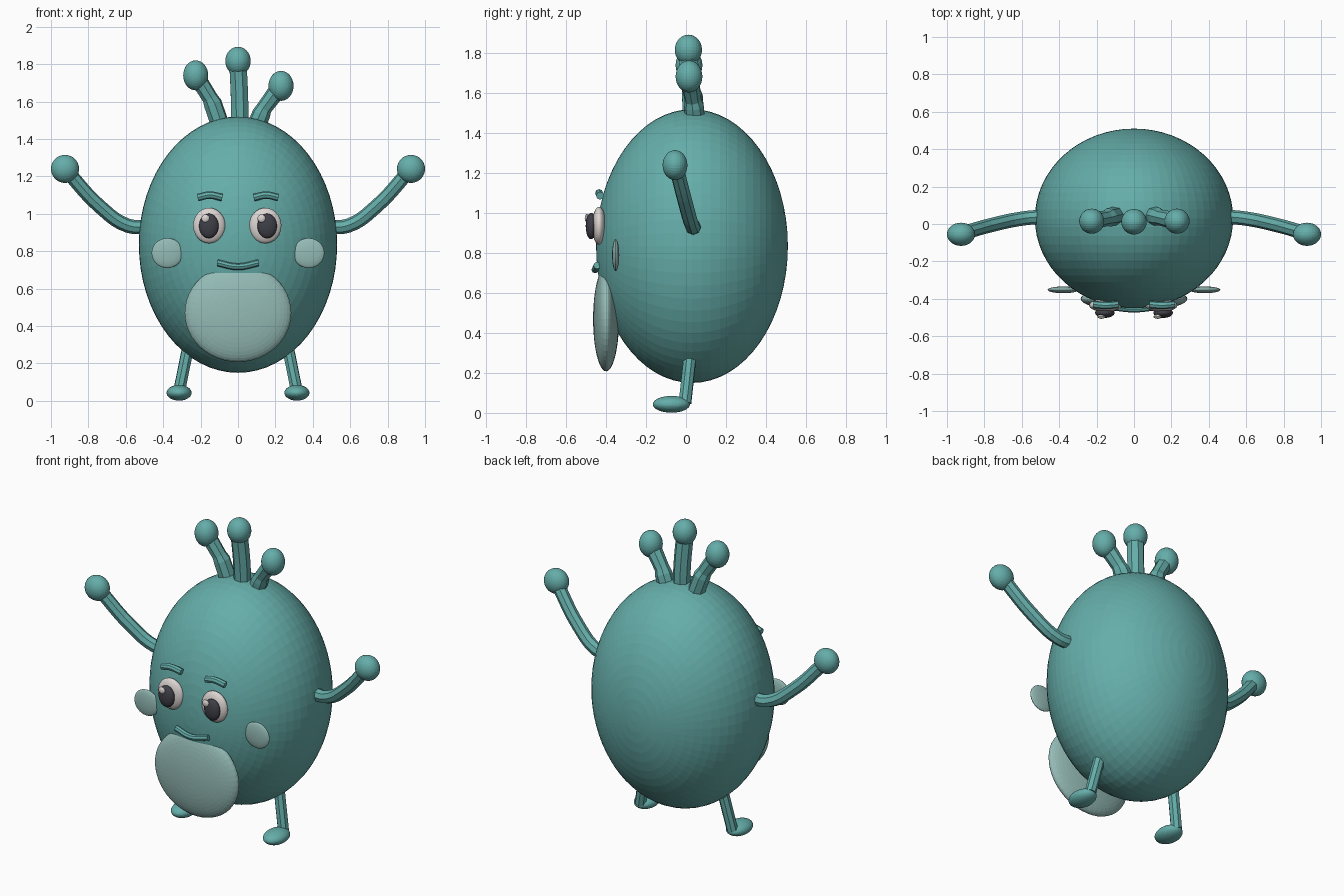
import bpy
from math import pi

if "Cube" in bpy.data.objects:
    bpy.data.objects.remove(bpy.data.objects["Cube"])


def material(name, rgb):
    m = bpy.data.materials.new(name)
    m.diffuse_color = (*rgb, 1)
    m.use_nodes = True
    m.node_tree.nodes["Principled BSDF"].inputs["Base Color"].default_value = m.diffuse_color
    return m


TEAL = material("teal", (0.13, 0.42, 0.40))
PALE = material("pale_teal", (0.30, 0.50, 0.47))
WHITE = material("eye_white", (0.72, 0.67, 0.65))
DARK = material("dark", (0.05, 0.05, 0.065))


def ball(name, loc, size, mat, seg=32, rings=16, front_pole=True, smooth=False):
    """Ellipsoid; the pole faces the front unless front_pole is off."""
    bpy.ops.mesh.primitive_uv_sphere_add(segments=seg, ring_count=rings, radius=1)
    o = bpy.context.object
    if front_pole:
        o.rotation_euler.x = pi / 2
        bpy.ops.object.transform_apply(rotation=True)
    o.name = name
    o.location, o.scale = loc, size
    o.data.materials.append(mat)
    if smooth:
        bpy.ops.object.shade_smooth()
    return o


def tube(name, pts, r, mat, radii=None, kind='BEZIER', bevel=2):
    """Round bar with flat facets swept along a few points."""
    c = bpy.data.curves.new(name, 'CURVE')
    c.dimensions = '3D'
    c.bevel_depth, c.bevel_resolution = r, bevel
    c.use_fill_caps = True
    c.resolution_u = 5
    s = c.splines.new(kind)
    pp = s.bezier_points if kind == 'BEZIER' else s.points
    pp.add(len(pts) - 1)
    for i, (p, co) in enumerate(zip(pp, pts)):
        p.co = co if kind == 'BEZIER' else (*co, 1)
        p.radius = radii[i] if radii else 1
        if kind == 'BEZIER':
            p.handle_left_type = p.handle_right_type = 'AUTO'
    s.use_smooth = False
    o = bpy.data.objects.new(name, c)
    bpy.context.collection.objects.link(o)
    c.materials.append(mat)
    bpy.ops.object.select_all(action='DESELECT')
    o.select_set(True)
    bpy.context.view_layer.objects.active = o
    bpy.ops.object.convert(target='MESH')
    bpy.context.object.name = name


# Body and belly patch
ball("body", (0, 0.03, 0.835), (0.53, 0.48, 0.685), TEAL, 64, 32)
ball("belly", (0, -0.40, 0.47), (0.285, 0.065, 0.262), PALE, 48, 24)

for s, side in ((-1, "left"), (1, "right")):
    # Arms and hands
    tube(side + "_arm", [(s * 0.48, 0.04, 0.93), (s * 0.59, 0.03, 0.937),
                         (s * 0.74, 0.0, 1.04), (s * 0.92, -0.05, 1.235)], 0.038, TEAL)
    ball(side + "_hand", (s * 0.925, -0.055, 1.24), (0.075, 0.062, 0.075), TEAL)
    # Legs and feet
    tube(side + "_leg", [(s * 0.26, 0.025, 0.32), (s * 0.315, -0.005, 0.05)], 0.033, TEAL)
    ball(side + "_foot", (s * 0.315, -0.073, 0.043), (0.067, 0.093, 0.042), TEAL)
    # Eyes
    ex = s * 0.15
    ball(side + "_eye", (ex - 0.004, -0.435, 0.937), (0.086, 0.035, 0.095), WHITE, smooth=True)
    ball(side + "_pupil", (ex + s * 0.006, -0.475, 0.935), (0.052, 0.027, 0.066), DARK, smooth=True)
    ball(side + "_eye_glint", (ex - 0.024, -0.495, 0.975), (0.022, 0.012, 0.022), WHITE, 16, 8)
    # Brows and cheeks
    tube(side + "_brow", [(ex - 0.065, -0.43, 1.087), (ex, -0.435, 1.1),
                          (ex + 0.065, -0.43, 1.087)], 0.02, TEAL)
    ball(side + "_cheek", (s * 0.378, -0.352, 0.79), (0.084, 0.018, 0.08), PALE)

# Mouth
tube("mouth", [(-0.11, -0.445, 0.738), (0, -0.455, 0.717), (0.11, -0.445, 0.738)], 0.018, TEAL)

# Head stalks with round tips
tube("middle_stalk", [(0.01, 0.03, 1.47), (0.008, 0.025, 1.62), (0, 0.01, 1.80)], 0.05, TEAL)
ball("middle_stalk_tip", (0, 0.012, 1.817), (0.068, 0.068, 0.076), TEAL)
tube("left_stalk", [(-0.09, 0.045, 1.46), (-0.135, 0.035, 1.59), (-0.15, 0.03, 1.62),
                    (-0.225, 0.015, 1.74)], 0.05, TEAL, (1, 1, 0.85, 0.9), 'POLY')
ball("left_stalk_tip", (-0.226, 0.015, 1.74), (0.067, 0.067, 0.08), TEAL)
tube("right_stalk", [(0.09, 0.045, 1.45), (0.125, 0.04, 1.535), (0.14, 0.035, 1.565),
                     (0.225, 0.015, 1.68)], 0.05, TEAL, (1, 1, 0.85, 0.95), 'POLY')
ball("right_stalk_tip", (0.23, 0.015, 1.684), (0.067, 0.067, 0.08), TEAL)
